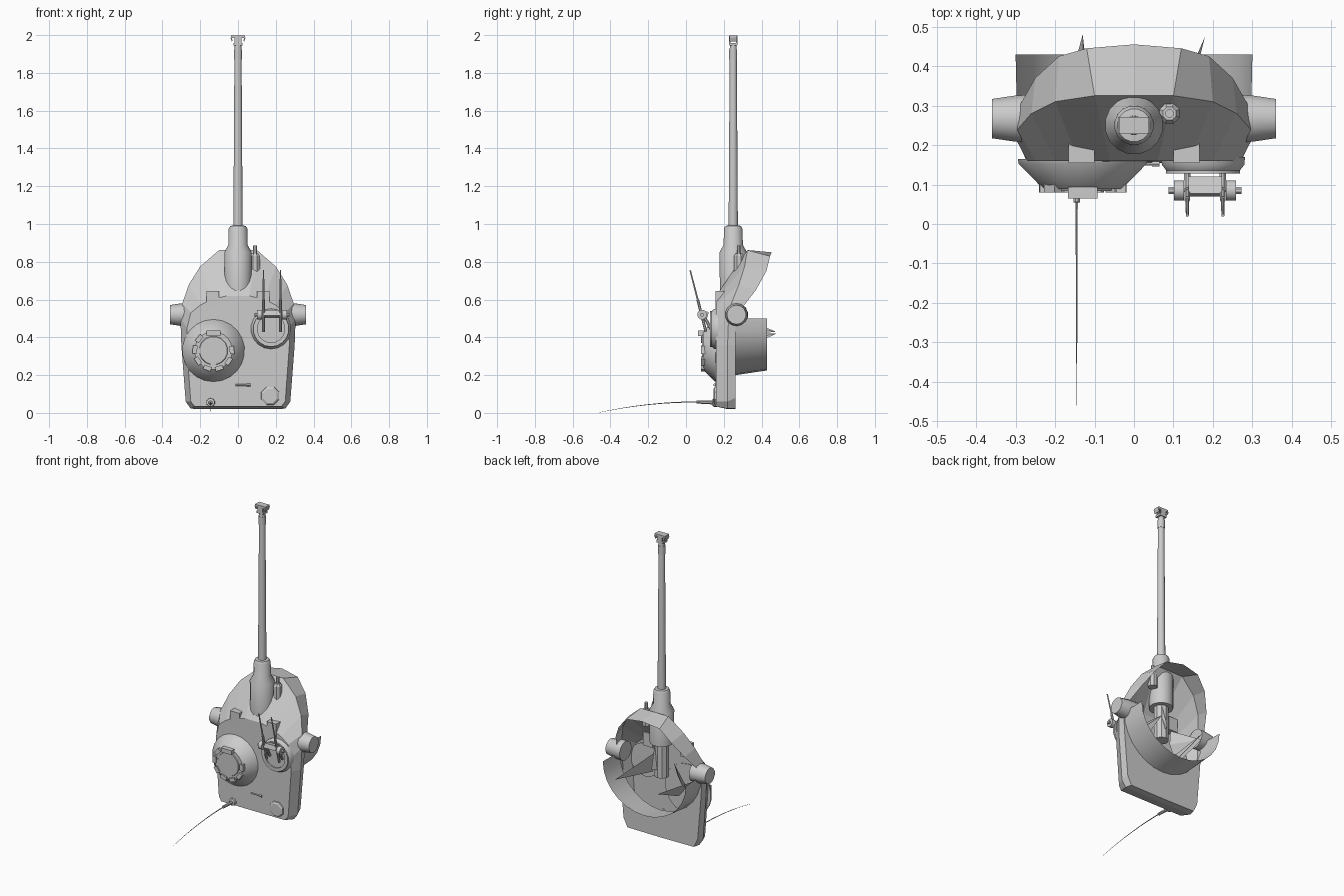
import bpy, bmesh
from math import sin, cos, pi, radians
from mathutils import Vector, Matrix

cube = bpy.data.objects.get("Cube")
if cube:
    bpy.data.objects.remove(cube, do_unlink=True)

paint = bpy.data.materials.new("plain_grey")
paint.use_nodes = True
grey = (0.6, 0.6, 0.6, 1)
paint.diffuse_color = grey
for node in paint.node_tree.nodes:
    if node.type == 'BSDF_PRINCIPLED':
        node.inputs["Base Color"].default_value = grey


def finish(name, bm, smooth=False):
    bmesh.ops.remove_doubles(bm, verts=bm.verts, dist=0.0002)
    bmesh.ops.recalc_face_normals(bm, faces=bm.faces)
    mesh = bpy.data.meshes.new(name)
    bm.to_mesh(mesh)
    bm.free()
    mesh.materials.append(paint)
    ob = bpy.data.objects.new(name, mesh)
    bpy.context.collection.objects.link(ob)
    if smooth:
        bpy.ops.object.select_all(action='DESELECT')
        ob.select_set(True)
        bpy.context.view_layer.objects.active = ob
        bpy.ops.object.shade_smooth_by_angle(angle=radians(35))
    return ob


def box(name, center, size, tilt=0, axis='X'):
    bm = bmesh.new()
    bmesh.ops.create_cube(bm, size=1)
    m = Matrix.Translation(center) @ Matrix.Rotation(tilt, 4, axis) @ Matrix.Diagonal((*size, 1))
    bm.transform(m)
    return finish(name, bm)


def lathe(name, loc, axis, profile, segs=16, smooth=True, closed=False):
    """Spin (radius, height) pairs round an axis through loc."""
    bm = bmesh.new()
    turn = Vector(axis).to_track_quat('Z', 'Y').to_matrix().to_4x4()
    rings = [[bm.verts.new((r * cos(2 * pi * (i + .5) / segs), r * sin(2 * pi * (i + .5) / segs), h))
              for i in range(segs)] for r, h in profile]
    pairs = list(zip(rings, rings[1:]))
    if closed:
        pairs.append((rings[-1], rings[0]))
    else:
        bm.faces.new(rings[0])
        bm.faces.new(rings[-1])
    for a, b in pairs:
        for i in range(segs):
            j = (i + 1) % segs
            bm.faces.new((a[i], a[j], b[j], b[i]))
    bm.transform(Matrix.Translation(loc) @ turn)
    return finish(name, bm, smooth)


def rod(name, a, b, r, r2=None, segs=8):
    a, b = Vector(a), Vector(b)
    return lathe(name, a, b - a, [(r, 0), (r if r2 is None else r2, (b - a).length)], segs)


# Turret shell: stations from nose to rear, each with roof, shoulder and lower rim
stations = [
    ((0, .16, .62), (0, .325, .862), (0, .455, .85)),
    ((.06, .16, .62), (.10, .325, .862), (.12, .445, .83)),
    ((.14, .16, .60), (.20, .31, .775), (.19, .425, .75)),
    ((.20, .16, .57), (.26, .28, .68), (.25, .37, .65)),
    ((.25, .16, .53), (.295, .24, .58), (.29, .30, .56)),
    ((.27, .16, .45), (.305, .225, .50), (.30, .262, .50)),
    ((.272, .16, .36), (.30, .22, .36), (.292, .262, .36)),
    ((.25, .16, .06), (.277, .22, .06), (.268, .262, .08)),
    ((.23, .155, .035), (.25, .22, .022), (.24, .262, .022)),
    ((0, .155, .035), (0, .22, .02), (0, .262, .02)),
]
bm = bmesh.new()
arc = [pi * i / 14 for i in range(15)]
for s in (1, -1):
    rows = [[bm.verts.new((x * s, y, z)) for x, y, z in st] for st in stations]
    for a, b in zip(rows, rows[1:]):
        for k in (0, 1):
            bm.faces.new((a[k], b[k], b[k + 1], a[k + 1]))
    bm.faces.new([row[0] for row in rows])
    # Underside of the rear overhang, one half
    edge = [row[2] for row in rows[5:]]
    inner = [bm.verts.new((.296 * cos(t) * s, .262, .50 - .30 * sin(t))) for t in reversed(arc[:8])]
    bm.faces.new(edge + inner)
finish("turret_shell", bm)

# Turret ring skirt, the lower half of a ring
bm = bmesh.new()
loops = [[bm.verts.new((rx * cos(t), y, .50 - rz * sin(t))) for t in arc]
         for rx, rz, y in ((.296, .30, .262), (.30, .275, .43))]
for i in range(14):
    bm.faces.new((loops[0][i], loops[0][i + 1], loops[1][i + 1], loops[1][i]))
finish("ring_skirt", bm, True)

# Gun
gun = (0, .25, 0)
lathe("gun_mantlet", gun, (0, 0, 1),
      [(.072, .64), (.074, .85), (.052, .89), (.050, .975), (.042, .99), (.026, .992)], 16)
lathe("gun_barrel", gun, (0, 0, 1), [(.025, .98), (.019, 1.93), (.017, 1.95)], 16)
lathe("barrel_collar", gun, (0, 0, 1), [(.022, 1.87), (.022, 1.925)], 12)
rod("gun_breech", (0, .25, .42), (0, .25, .66), .045, segs=10)

# Muzzle brake: two baffles joined by cheeks with open sides
for z, w in ((1.952, .05), (1.992, .074)):
    box("brake_baffle", (0, .25, z), (w, .042, .014))
for y in (.232, .268):
    box("brake_cheek", (0, y, 1.972), (.036, .007, .05))
for s in (1, -1):
    box("brake_lip", (s * .034, .25, 1.978), (.006, .042, .022), s * .35, 'Y')

# Coaxial gun
lathe("coaxial_housing", (.09, .28, 0), (0, 0, 1), [(.028, .74), (.028, .83), (.018, .845)], 8, False)
rod("coaxial_barrel", (.09, .28, .84), (.09, .28, .885), .011)

# Side drums and roof sights
for s in (1, -1):
    lathe("side_drum", (s * .25, .267, .52), (s, 0, 0), [(.062, 0), (.060, .05), (.051, .11)], 14)
    box("roof_sight", (s * .1325, .18, .60), (.066, .05, .088))

# Commander's cupola
hub = Vector((-.13, 0, .33))
lathe("cupola_base", hub + Vector((0, .165, 0)), (0, -1, 0),
      [(.166, 0), (.164, .012), (.105, .072), (.10, .076)], 22)
lathe("cupola_hatch", hub + Vector((0, .092, 0)), (0, -1, 0), [(.078, 0), (.074, .008)], 16)
for i in range(8):
    t = radians(140 + i * 37)
    if i < 7:
        box("cupola_periscope", hub + Vector((.098 * cos(t), .095, .098 * sin(t))),
            (.024, .03, .042), -t, 'Y')
box("cupola_main_sight", hub + Vector((0, .079, .092)), (.075, .03, .028))

# Loader's hatch with raised ring
lathe("hatch_base", (.175, .17, .445), (0, -1, 0), [(.108, 0), (.106, .02), (.095, .034)], 18)
lathe("hatch_ring", (.175, .14, .445), (0, -1, 0),
      [(.095, 0), (.095, .012), (.073, .012), (.073, 0)], 18, closed=True)

# Twin machine gun mount
for x, out in ((.135, -1), (.225, 1)):
    rod("mount_post", (x, .135, .44), (x, .085, .53), .009)
    rod("machine_gun_barrel", (x, .062, .60), (x, .022, .755), .005, .004)
    rod("machine_gun_body", (x, .105, .43), (x, .062, .60), .008)
    rod("mount_drum", (x + out * .008, .085, .52), (x + out * .034, .085, .52), .026, segs=12)
    rod("mount_cap", (x + out * .034, .085, .52), (x + out * .047, .085, .52), .010)
box("mount_crossplate", (.18, .095, .525), (.085, .045, .03), -.25)

# Rear roof fittings
lathe("roof_vent", (.17, .16, .09), (0, -1, 0), [(.052, 0), (.050, .008), (.04, .014)], 8, False)
rod("lift_handle", (-.012, .152, .148), (.065, .152, .148), .005, segs=6)
rod("handle_knob", (.045, .152, .148), (.065, .152, .148), .008, segs=6)

# Aerial
lathe("aerial_foot", (-.145, .165, .055), (0, -1, 0), [(.024, 0), (.022, .022), (.013, .026)], 10)
rod("aerial_base", (-.145, .145, .055), (-.145, .055, .058), .011, .009)
path = [Vector((-.145, .06 - .52 * t, .058 - .056 * t ** 2)) for t in [i / 8 for i in range(9)]]
for i in range(8):
    rod("aerial_whip", path[i], path[i + 1], .0032 - .0003 * i, .0029 - .0003 * i, 5)

# Torn metal inside the shell
shards = [((.18, .475, .43), (.06, .20, .55), (.10, .20, .40)),
          ((-.13, .48, .42), (-.20, .22, .42), (-.10, .22, .30)),
          ((.02, .33, .48), (.03, .24, .80), (-.03, .22, .46)),
          ((-.22, .36, .46), (-.08, .24, .52), (-.16, .20, .34))]
for tip, a, b in shards:
    bm = bmesh.new()
    v = [bm.verts.new(p) for p in (tip, a, b)]
    mid = (Vector(a) + Vector(b)) / 2 + Vector((.03, 0, .01))
    v.append(bm.verts.new(mid))
    for f in ((0, 1, 2), (0, 2, 3), (0, 3, 1), (1, 3, 2)):
        bm.faces.new([v[i] for i in f])
    finish("torn_shard", bm)
